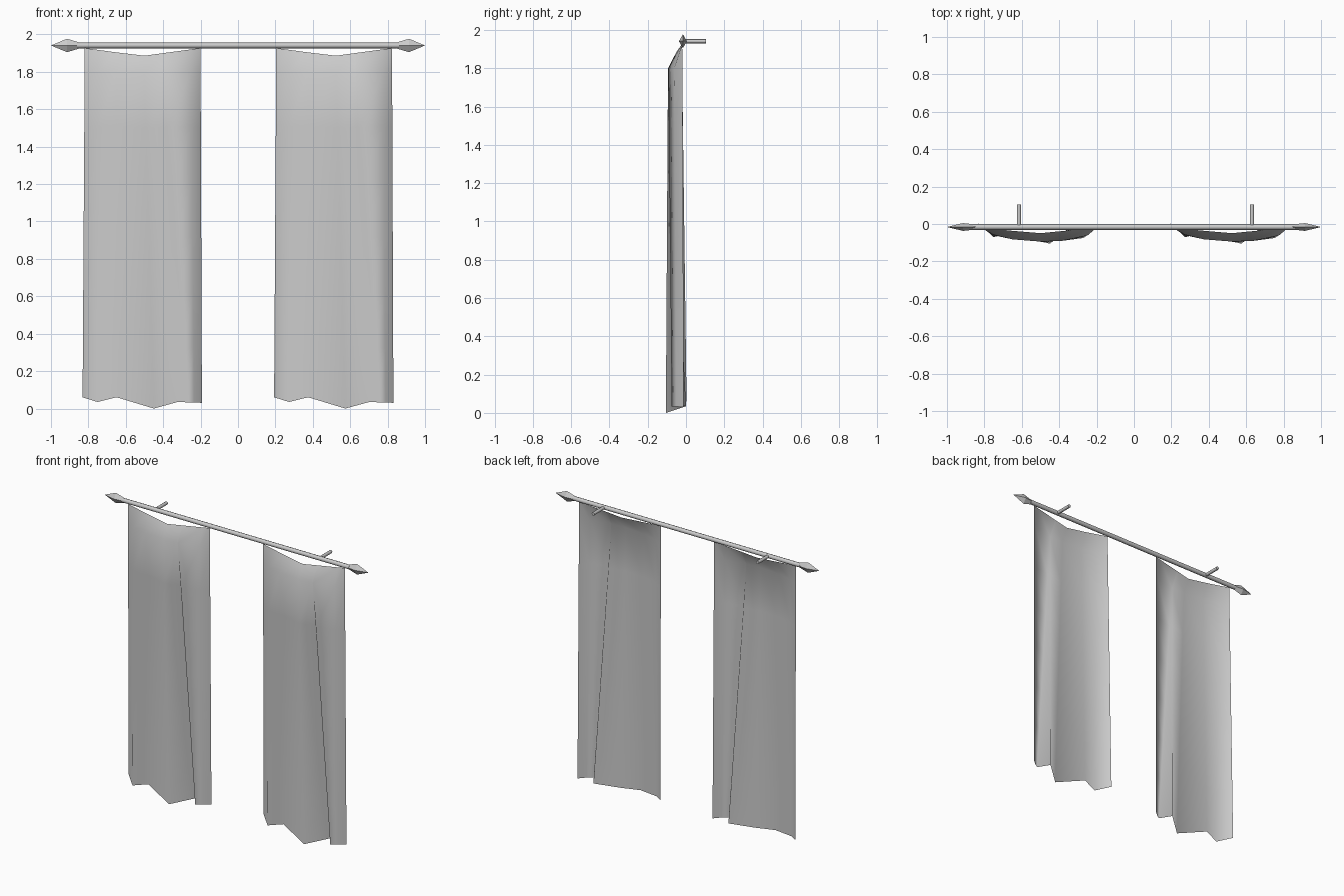
import bpy, bmesh, math
from mathutils import Vector

old = bpy.data.objects.get("Cube")
if old:
    bpy.data.objects.remove(old, do_unlink=True)

grey = bpy.data.materials.new("soft_grey")
grey.use_nodes = True
COLOR = (0.6, 0.6, 0.6, 1)
grey.diffuse_color = COLOR
grey.node_tree.nodes["Principled BSDF"].inputs["Base Color"].default_value = COLOR

ROD_Y, ROD_Z = -0.016, 1.941


def finish(name, bm, angle=None):
    mesh = bpy.data.meshes.new(name)
    bm.to_mesh(mesh)
    bm.free()
    mesh.materials.append(grey)
    obj = bpy.data.objects.new(name, mesh)
    bpy.context.collection.objects.link(obj)
    if angle:
        bpy.ops.object.select_all(action='DESELECT')
        obj.select_set(True)
        bpy.context.view_layer.objects.active = obj
        bpy.ops.object.shade_smooth_by_angle(angle=math.radians(angle))
    return obj


def tube(name, start, end, radius, sides=8):
    bm = bmesh.new()
    a, b = Vector(start), Vector(end)
    bmesh.ops.create_cone(bm, cap_ends=True, segments=sides, radius1=radius,
                          radius2=radius, depth=(b - a).length)
    turn = (b - a).to_track_quat('Z', 'Y').to_matrix()
    bmesh.ops.rotate(bm, matrix=turn, verts=bm.verts)
    bmesh.ops.translate(bm, vec=(a + b) / 2, verts=bm.verts)
    return finish(name, bm, 50)


def finial(name, side):
    # Four-sided spear point: neck ring, wide ring, tip
    bm = bmesh.new()
    rings = []
    for x, ry, rz in ((0.845, 0.013, 0.015), (0.914, 0.021, 0.036)):
        rings.append([bm.verts.new((side * x, ROD_Y + ry * c, ROD_Z + rz * s))
                      for c, s in ((1, 0), (0, 1), (-1, 0), (0, -1))])
    tip = bm.verts.new((side, ROD_Y, ROD_Z))
    bm.faces.new(rings[0])
    for i in range(4):
        j = (i + 1) % 4
        bm.faces.new((rings[0][i], rings[0][j], rings[1][j], rings[1][i]))
        bm.faces.new((rings[1][i], rings[1][j], tip))
    bmesh.ops.recalc_face_normals(bm, faces=bm.faces)
    return finish(name, bm)


# Cloth profiles, as (x, y) under the rod and (x, y, z) along the hem
SHOULDER = [(-.82, -.02), (-.75, -.058), (-.65, -.082), (-.5, -.094),
            (-.396, -.09), (-.392, -.091), (-.25, -.062), (-.2, -.018)]
HEM = [(-.831, .003, .06), (-.751, -.07, .035), (-.649, -.043, .06),
       (-.45, -.105, .0), (-.322, .0, .035), (-.272, -.075, .033),
       (-.235, -.05, .033), (-.193, -.012, .03)]
SHOULDER_Z, STEPS = 1.8, 6


def curtain(name, shift):
    bm = bmesh.new()
    rows = []
    # Top edge sags from the corners to the middle
    top = []
    for x, y in SHOULDER:
        sag = 1 - abs(x + 0.51) / 0.31
        top.append(Vector((x, -0.02 - 0.03 * sag, 1.927 - 0.042 * sag)))
    rows.append(top)
    # Folds deepen from the shoulder down to the hem
    for k in range(STEPS + 1):
        rows.append([Vector((x, y, SHOULDER_Z)).lerp(Vector(h), k / STEPS)
                     for (x, y), h in zip(SHOULDER, HEM)])
    grid = [[bm.verts.new(p + Vector((shift, 0, 0))) for p in row] for row in rows]
    for upper, lower in zip(grid, grid[1:]):
        for i in range(len(upper) - 1):
            bm.faces.new((lower[i], lower[i + 1], upper[i + 1], upper[i]))
    return finish(name, bm, 120)


# Rod and its end pieces
tube("curtain_rod", (-0.86, ROD_Y, ROD_Z), (0.86, ROD_Y, ROD_Z), 0.015)
finial("right_finial", -1)
finial("left_finial", 1)

# Wall brackets
for label, bx in (("right", -0.615), ("left", 0.631)):
    tube(label + "_bracket", (bx, ROD_Y, ROD_Z), (bx, 0.105, ROD_Z), 0.011)

# Cloth panels
curtain("right_curtain", 0)
curtain("left_curtain", 1.024)
